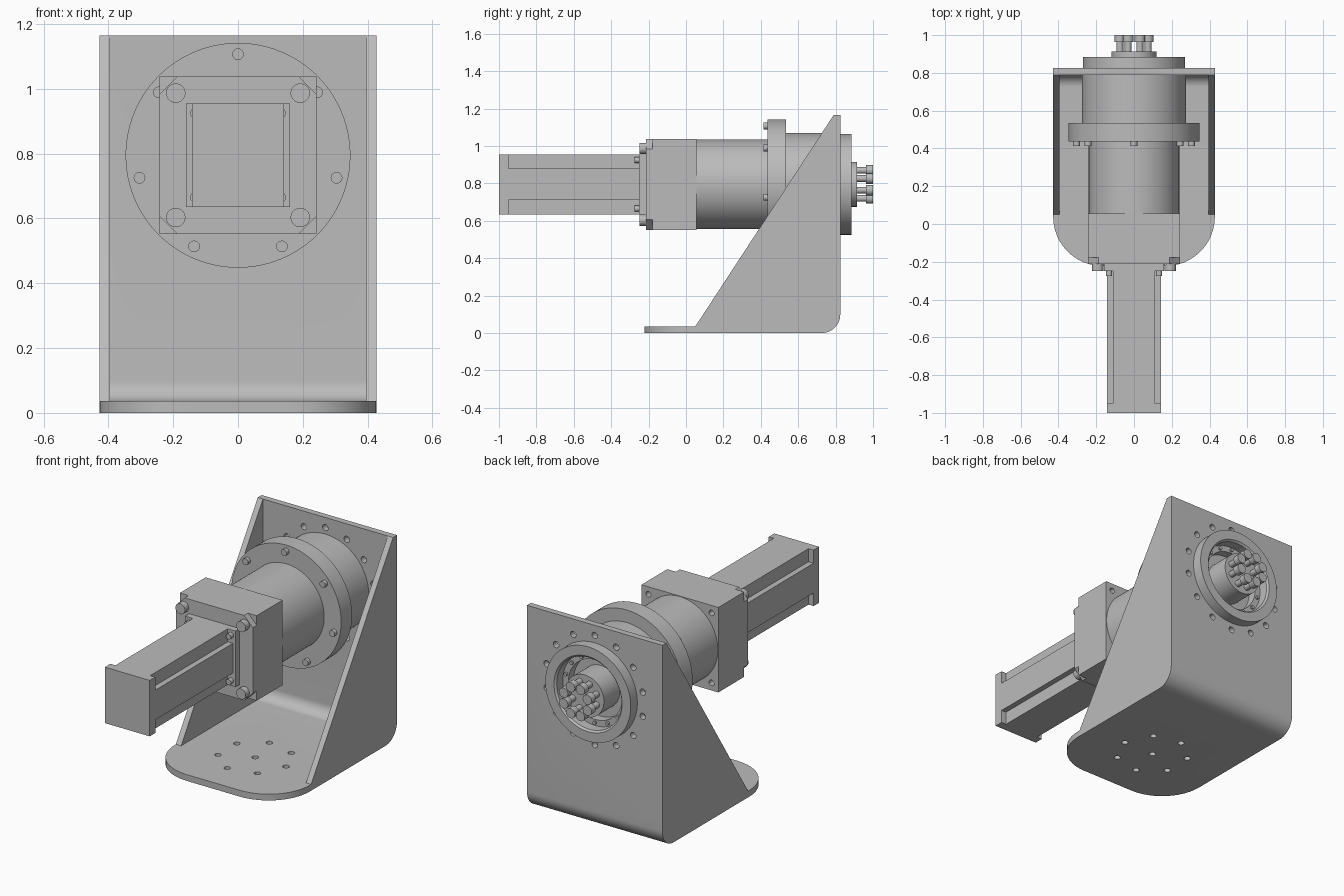
import bpy, bmesh
from math import sin, cos, pi, radians

cube = bpy.data.objects.get("Cube")
if cube:
    bpy.data.objects.remove(cube, do_unlink=True)

grey = bpy.data.materials.new("machined_grey")
grey.use_nodes = True
grey.diffuse_color = (0.5, 0.5, 0.5, 1)
for node in grey.node_tree.nodes:
    if node.type == 'BSDF_PRINCIPLED':
        node.inputs["Base Color"].default_value = (0.5, 0.5, 0.5, 1)

AXIS_Z = 0.795   # height of the drive axis

# How (a, b, height) of a section maps to model space for each extrusion axis
PLACE = {
    'X': lambda a, b, h: (h, a, b),
    'Y': lambda a, b, h: (a, h, b),
    'Z': lambda a, b, h: (a, b, h),
}


def finish(name, bm):
    bmesh.ops.remove_doubles(bm, verts=bm.verts, dist=1e-5)
    bmesh.ops.recalc_face_normals(bm, faces=bm.faces)
    mesh = bpy.data.meshes.new(name)
    bm.to_mesh(mesh)
    bm.free()
    mesh.materials.append(grey)
    obj = bpy.data.objects.new(name, mesh)
    bpy.context.collection.objects.link(obj)
    return obj


def prism(name, outline, spans, axis):
    """Extrude an outline along an axis, once per (low, high) span."""
    bm = bmesh.new()
    n = len(outline)
    for lo, hi in spans:
        a, b = [[bm.verts.new(PLACE[axis](u, v, h)) for u, v in outline] for h in (lo, hi)]
        bm.faces.new(a)
        bm.faces.new(b[::-1])
        for i in range(n):
            j = (i + 1) % n
            bm.faces.new((a[i], a[j], b[j], b[i]))
    return finish(name, bm)


def lathe(name, profile, centres=((0, AXIS_Z),), axis='Y', segs=24):
    """Turn a (radius, height) profile that starts and ends on the axis."""
    bm = bmesh.new()
    for ca, cb in centres:
        rings = []
        for r, h in profile:
            count = segs if r > 0 else 1
            rings.append([bm.verts.new(PLACE[axis](ca + r * cos(2 * pi * k / segs),
                          cb + r * sin(2 * pi * k / segs), h)) for k in range(count)])
        for p, q in zip(rings, rings[1:]):
            for k in range(segs):
                m = (k + 1) % segs
                if len(p) == 1:
                    bm.faces.new((p[0], q[k], q[m]))
                elif len(q) == 1:
                    bm.faces.new((p[k], p[m], q[0]))
                else:
                    bm.faces.new((p[k], p[m], q[m], q[k]))
    return finish(name, bm)


def disc(name, r, lo, hi, centres=((0, AXIS_Z),), axis='Y', segs=24):
    return lathe(name, [(0, lo), (r, lo), (r, hi), (0, hi)], centres, axis, segs)


def box(name, half_x, half_z, lo, hi):
    outline = [(sx * half_x, AXIS_Z + sz * half_z)
               for sx, sz in ((-1, -1), (1, -1), (1, 1), (-1, 1))]
    return prism(name, outline, [(lo, hi)], 'Y')


def ring(r, count, start=90, centre=(0, AXIS_Z)):
    steps = [radians(start) + 2 * pi * k / count for k in range(count)]
    return [(centre[0] + r * cos(t), centre[1] + r * sin(t)) for t in steps]


def corners(a, b):
    return [(sx * a, AXIS_Z + sz * b) for sx in (-1, 1) for sz in (-1, 1)]


def arc(cx, cy, r, start, end, n=12):
    steps = [radians(start + (end - start) * k / n) for k in range(n + 1)]
    return [(cx + r * cos(t), cy + r * sin(t)) for t in steps]


def boolean(obj, cutter, operation='DIFFERENCE'):
    mod = obj.modifiers.new("cut", 'BOOLEAN')
    mod.operation, mod.object, mod.solver = operation, cutter, 'EXACT'
    bpy.context.view_layer.objects.active = obj
    bpy.ops.object.modifier_apply(modifier=mod.name)
    bpy.data.objects.remove(cutter, do_unlink=True)


# Bent bracket sheet: base, rounded bend and upright plate
W, TOP, BACK, T, FRONT = 0.428, 1.165, 0.825, 0.036, -0.222
BEND = 0.1
inner_bend = arc(BACK - BEND, BEND, BEND - T, -90, 0)
outer_bend = arc(BACK - BEND, BEND, BEND, 0, -90)
sheet = [(FRONT, T)] + inner_bend + [(BACK - T, TOP), (BACK, TOP)] + outer_bend + [(FRONT, 0)]
bracket = prism("bracket_sheet", sheet, [(-W, W)], 'X')

# Rounded front corners of the base
R = 0.26
footprint = (arc(R - W, FRONT + R, R, 180, 270) + arc(W - R, FRONT + R, R, 270, 360)
             + [(W, 1), (-W, 1)])
boolean(bracket, prism("corner_cutter", footprint, [(-0.1, 1.3)], 'Z'), 'INTERSECT')

# Mounting holes in the base and upright, and the housing opening
base_centre = (0, 0.155)
boolean(bracket, disc("base_hole_cutter", 0.018, -0.05, 0.08,
                      ring(0.195, 7, 0, base_centre) + [base_centre], 'Z', 16))
boolean(bracket, disc("upright_hole_cutter", 0.018, 0.7, 0.9, ring(0.312, 14), segs=16))
boolean(bracket, disc("opening_cutter", 0.255, 0.7, 0.9, segs=64))

# Triangular side gussets
gusset = [(0.05, T)] + inner_bend + [(BACK - T, TOP)]
prism("side_gussets", gusset, [(-W, 0.033 - W), (W - 0.033, W)], 'X')

# Motor with stepped corners, end cap and mounting flange
box("motor_end_cap", 0.142, 0.16, -1, -0.95)
box("motor_core", 0.11, 0.16, -0.95, -0.25)
box("motor_body", 0.142, 0.085, -0.95, -0.25)
box("motor_flange", 0.16, 0.16, -0.25, -0.21)
disc("motor_bolts", 0.016, -0.275, -0.24, corners(0.132, 0.13), segs=16)

# Square gearbox adapter with chamfered front corners
S, C = 0.243, 0.055
octagon = [(S, C - S), (S, S - C), (S - C, S), (C - S, S),
           (-S, S - C), (-S, C - S), (C - S, -S), (S - C, -S)]
prism("adapter_front", [(x, AXIS_Z + z) for x, z in octagon], [(-0.213, -0.178)], 'Y')
adapter = box("adapter_block", S, S, -0.178, 0.055)
boolean(adapter, disc("adapter_hole_cutter", 0.016, 0.0, 0.1, corners(0.2, 0.2), segs=16))
disc("adapter_bolts", 0.03, -0.248, -0.17, corners(0.192, 0.192), segs=20)

# Gearbox body and bolted flange
disc("gearbox_body", 0.24, 0.05, 0.45, segs=96)
disc("gearbox_flange", 0.347, 0.436, 0.535, segs=96)
disc("flange_bolts", 0.018, 0.414, 0.44, ring(0.312, 7), segs=16)

# Output housing with a stepped recess around the hub
lathe("output_housing", [
    (0, 0.53), (0.275, 0.53), (0.275, 0.79), (0.27, 0.79), (0.27, 0.885),
    (0.215, 0.885), (0.205, 0.875), (0.205, 0.82), (0.17, 0.82), (0.17, 0.77), (0, 0.77)], segs=96)
disc("recess_bolts", 0.01, 0.815, 0.832, ring(0.187, 14), segs=12)

# Output hub and ring of headed pins
disc("output_hub", 0.12, 0.76, 0.913, segs=64)
lathe("output_pins", [(0, 0.905), (0.018, 0.905), (0.018, 0.963),
                      (0.028, 0.963), (0.028, 1.0), (0, 1.0)], ring(0.081, 8, 22.5), segs=20)

# Smooth round surfaces, keep hard edges
bpy.ops.object.select_all(action='DESELECT')
for obj in bpy.context.scene.objects:
    if obj.type == 'MESH' and grey.name in obj.data.materials:
        obj.select_set(True)
        bpy.context.view_layer.objects.active = obj
bpy.ops.object.shade_smooth_by_angle(angle=radians(30))
